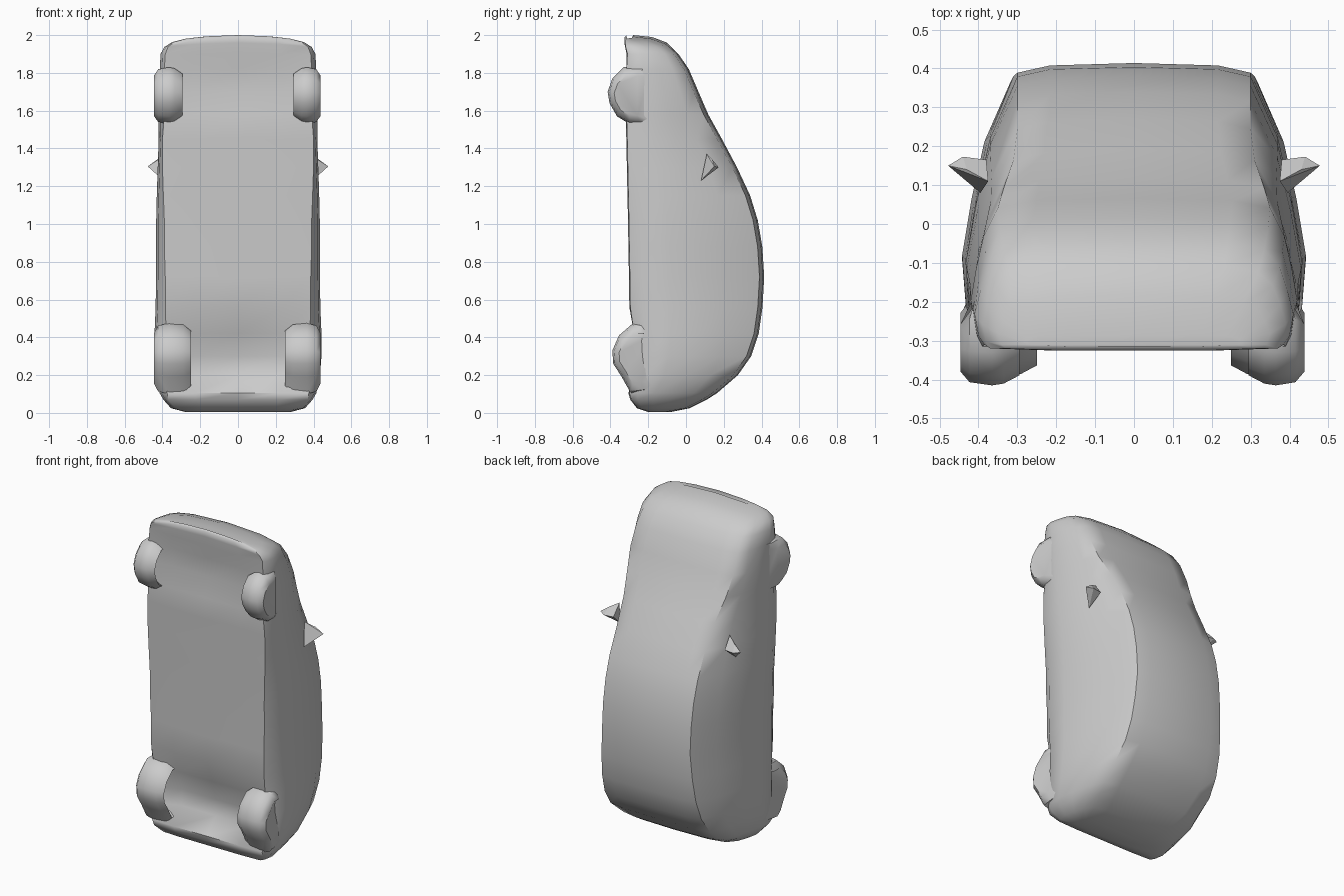
import bpy, bmesh, math
from mathutils import Vector

paint = bpy.data.materials.new("plain_grey")
paint.diffuse_color = (0.6, 0.6, 0.6, 1)


def finish(bm, name, angle):
    bmesh.ops.recalc_face_normals(bm, faces=bm.faces)
    me = bpy.data.meshes.new(name)
    bm.to_mesh(me)
    bm.free()
    me.materials.append(paint)
    ob = bpy.data.objects.new(name, me)
    bpy.context.collection.objects.link(ob)
    bpy.ops.object.select_all(action='DESELECT')
    ob.select_set(True)
    bpy.context.view_layer.objects.active = ob
    bpy.ops.object.shade_smooth_by_angle(angle=math.radians(angle))
    return ob


def loft(bm, loops):
    n = len(loops[0])
    for a, b in zip(loops, loops[1:]):
        for i in range(n):
            j = (i + 1) % n
            bm.faces.new((a[i], a[j], b[j], b[i]))
    bm.faces.new(loops[0])
    bm.faces.new(loops[-1])


# Car body standing on its tail: z, floor y, roof y, floor, side and roof half widths, floor recess
STATIONS = [
    (0.005, -0.20, -0.08, 0.25, 0.28, 0.22, 0),
    (0.025, -0.26, 0.02, 0.33, 0.355, 0.28, 0),
    (0.07, -0.295, 0.11, 0.37, 0.395, 0.31, 0),
    (0.105, -0.305, 0.165, 0.375, 0.415, 0.33, 0),
    (0.20, -0.28, 0.275, 0.38, 0.434, 0.34, 0.06),
    (0.30, -0.28, 0.345, 0.38, 0.442, 0.33, 0.06),
    (0.42, -0.28, 0.385, 0.38, 0.442, 0.32, 0.03),
    (0.56, -0.30, 0.405, 0.385, 0.436, 0.31, 0),
    (0.72, -0.302, 0.414, 0.385, 0.434, 0.30, 0),
    (0.88, -0.305, 0.404, 0.39, 0.433, 0.30, 0),
    (1.02, -0.307, 0.38, 0.39, 0.433, 0.30, 0),
    (1.15, -0.31, 0.34, 0.395, 0.43, 0.30, 0),
    (1.30, -0.313, 0.27, 0.40, 0.425, 0.30, 0),
    (1.45, -0.316, 0.19, 0.40, 0.42, 0.31, 0),
    (1.58, -0.32, 0.118, 0.39, 0.42, 0.335, 0),
    (1.70, -0.31, 0.066, 0.39, 0.42, 0.35, 0.02),
    (1.82, -0.32, 0.015, 0.39, 0.414, 0.345, 0.01),
    (1.90, -0.315, -0.04, 0.385, 0.41, 0.335, 0),
    (1.96, -0.325, -0.10, 0.37, 0.39, 0.32, 0),
    (1.99, -0.325, -0.18, 0.33, 0.35, 0.28, 0),
    (2.00, -0.315, -0.28, 0.26, 0.28, 0.24, 0),
]


def section(z, yb, yt, wb, ws, wt, rec):
    h = yt - yb
    drop = min(0.025, 0.2 * h)
    half = [(0, yb + rec), (wb * 0.6, yb + rec), (wb, yb + drop * 0.2),
            (ws - 0.01, yb + 0.1 * h), (ws, yb + 0.3 * h),
            (ws + (wt - ws) * 0.2, yb + 0.52 * h),
            (ws + (wt - ws) * 0.47, yb + 0.74 * h),
            (wt, yt - drop), (wt * 0.72, yt - drop * 0.25), (0, yt)]
    ring = half + [(-x, y) for x, y in half[-2:0:-1]]
    bow = 0.25 * max(0, (z - 1.9) / 0.1)      # the nose curves back at its corners
    return [(x, y, z - bow * x * x) for x, y in ring]


bm = bmesh.new()
loft(bm, [[bm.verts.new(p) for p in section(*s)] for s in STATIONS])
finish(bm, "body", 50)

# Wheel outlines (y, z); the last four points are buried in the body
FRONT = [(-0.30, 1.53), (-0.365, 1.57), (-0.405, 1.64), (-0.415, 1.70), (-0.39, 1.77),
         (-0.33, 1.83), (-0.24, 1.83), (-0.15, 1.83), (-0.15, 1.53), (-0.24, 1.53)]
REAR = [(-0.29, 0.10), (-0.34, 0.19), (-0.385, 0.26), (-0.39, 0.33), (-0.355, 0.41),
        (-0.28, 0.475), (-0.21, 0.475), (-0.12, 0.475), (-0.12, 0.12), (-0.22, 0.11)]


# Wheels: outer side flush with the body flank, inner side hollow
def wheel(name, side, outline, inner):
    cy = sum(p[0] for p in outline) / len(outline)
    cz = sum(p[1] for p in outline) / len(outline)
    wide = 0.008 if side < 0 else 0
    prof = [(0.375, 0.3), (0.36, 0.55), (inner, 0.78),
            (inner + 0.04, 0.96), (0.365, 1.0), (0.415 + wide, 0.93), (0.438 + wide, 0.7)]
    bm = bmesh.new()
    loops = []
    for x, k in prof:
        loop = []
        for i, (y, z) in enumerate(outline):
            xx = min(x, 0.40) if i in (7, 8) else x
            loop.append(bm.verts.new((side * xx, cy + k * (y - cy), cz + k * (z - cz))))
        loops.append(loop)
    loft(bm, loops)
    finish(bm, name, 45)


# Door mirrors: small pointed wedges
def mirror(name, side):
    pts = [(0.395, 0.08, 1.23), (0.375, 0.11, 1.37), (0.38, 0.165, 1.30),
           (0.43, 0.14, 1.34), (0.43, 0.12, 1.275), (0.44, 0.173, 1.30),
           (0.478, 0.15, 1.305)]
    bm = bmesh.new()
    for x, y, z in pts:
        bm.verts.new(Vector((side * x, y, z)))
    bmesh.ops.convex_hull(bm, input=bm.verts)
    finish(bm, name, 20)


for label, side in (("left", -1), ("right", 1)):
    wheel("front_wheel_" + label, side, FRONT, 0.295)
    wheel("rear_wheel_" + label, side, REAR, 0.25)
    mirror("door_mirror_" + label, side)
